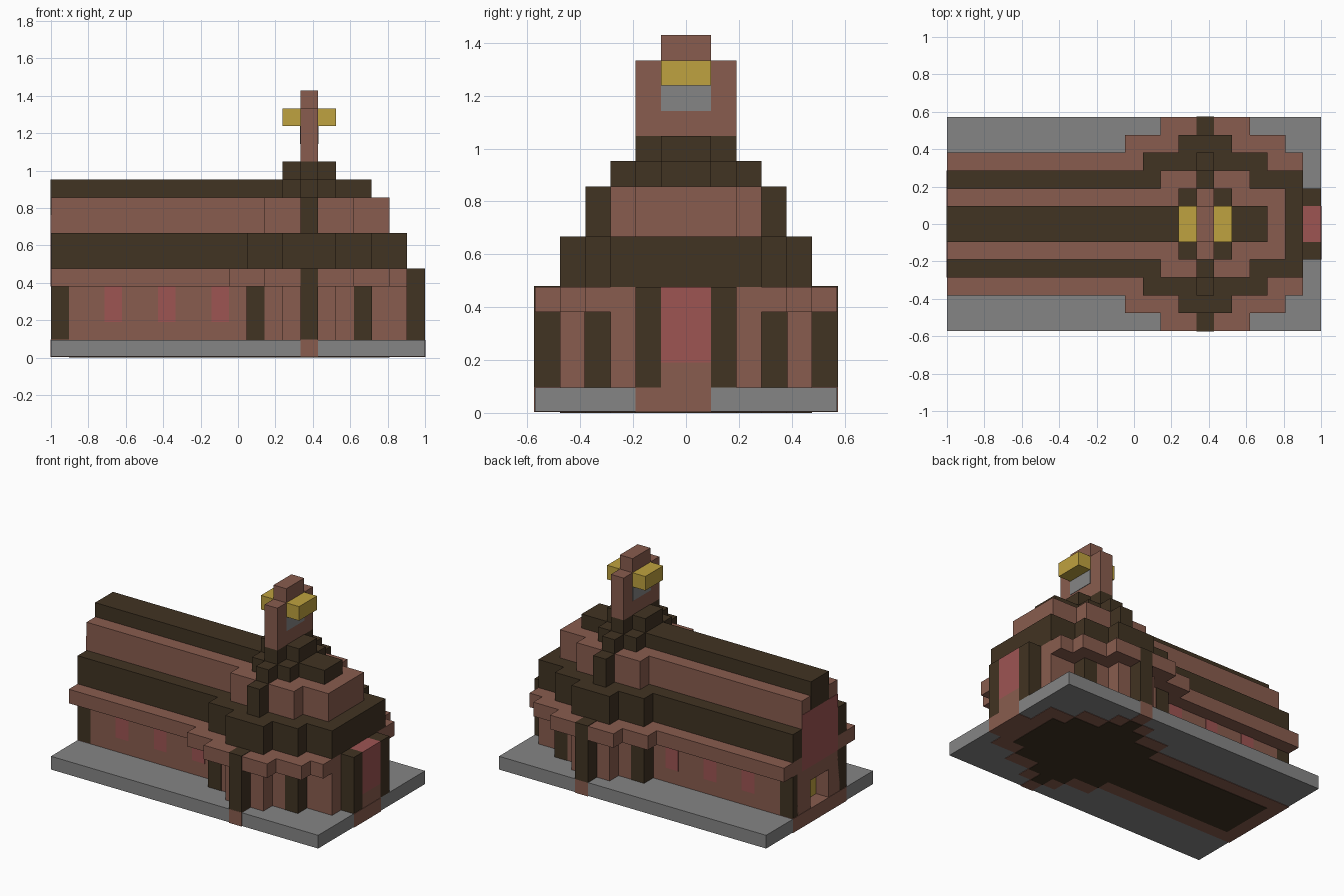
import bpy
import bmesh

cube = bpy.data.objects.get("Cube")
if cube:
    bpy.data.objects.remove(cube, do_unlink=True)

U = 2 / 21      # one block
E = 0.03        # lift of painted plates, in blocks


def material(name, rgb):
    m = bpy.data.materials.new(name)
    m.use_nodes = True
    m.diffuse_color = (*rgb, 1)
    bsdf = next(n for n in m.node_tree.nodes if n.type == 'BSDF_PRINCIPLED')
    bsdf.inputs["Base Color"].default_value = (*rgb, 1)
    return m


BROWN = material("brown clay", (0.25, 0.108, 0.077))
DARK = material("dark timber", (0.053, 0.033, 0.016))
GREY = material("grey stone", (0.235, 0.235, 0.235))
GOLD = material("gold", (0.52, 0.36, 0.05))
RED = material("red glass", (0.337, 0.089, 0.086))


def prism(bm, outline, k0, k1):
    """Extrude a block-unit outline between two heights."""
    verts = [bm.verts.new((x * U - 1, y * U, k0 * U)) for x, y in outline]
    face = bm.faces.new(verts)
    top = bmesh.ops.extrude_face_region(bm, geom=[face])["geom"]
    moved = [v for v in top if isinstance(v, bmesh.types.BMVert)]
    bmesh.ops.translate(bm, verts=moved, vec=(0, 0, (k1 - k0) * U))


def finish(name, bm, mat):
    bmesh.ops.recalc_face_normals(bm, faces=bm.faces)
    mesh = bpy.data.meshes.new(name)
    bm.to_mesh(mesh)
    bm.free()
    mesh.materials.append(mat)
    bpy.context.collection.objects.link(bpy.data.objects.new(name, mesh))


def stepped(name, steps, k0, k1, mat):
    """Storey from (start, end, half width) steps along the length."""
    side = [(x, h) for a, b, h in steps for x in (a, b)]
    bm = bmesh.new()
    prism(bm, side + [(x, -h) for x, h in reversed(side)], k0, k1)
    finish(name, bm, mat)


def block(name, i0, i1, j0, j1, k0, k1, mat):
    """Box mirrored across the length; j is counted from the centre line."""
    spans = [(-j1, j1)] if j0 == 0 else [(j0, j1), (-j1, -j0)]
    bm = bmesh.new()
    for a, b in spans:
        prism(bm, [(i0, a), (i1, a), (i1, b), (i0, b)], k0, k1)
    finish(name, bm, mat)


# Stepped plan shared by the walls and lower roof
plan = [(0, 11, 3), (11, 13, 4), (13, 16, 5), (16, 18, 4), (18, 20, 3)]
floor = [(0, 11, 3), (11, 13, 4), (13, 14, 5), (14, 15, 6),
         (15, 16, 5), (16, 18, 4), (18, 20, 3)]

# Ground slab with the footing and floor showing underneath
block("ground_slab", 0, 21, 0, 6, 2 * E, 1, GREY)
footing = [(a - E * (a == 0), b, h + E * (h == 6)) for a, b, h in floor]
stepped("footing", footing, E, 1 + E, BROWN)
bm = bmesh.new()
prism(bm, [(20, -2), (21 + E, -2), (21 + E, 1), (20, 1)], E, 1)
finish("portal_step", bm, BROWN)
inner = [(max(a, 1), min(b, 19), h - 1) for a, b, h in floor]
stepped("dark_floor", inner, 0, 0.5, DARK)

# Walls, corner posts and windows
stepped("walls", [(1, 11, 3)] + plan[1:], 1, 4, BROWN)
block("end_wall", 0, 1, 1, 2.5, 1, 4, BROWN)
block("end_lintel", 0, 1, 0, 1, 3, 4, BROWN)
block("end_door", 1 - E, 1 + E, 0, 1, 1, 3, GOLD)
block("end_posts", 0, 1, 2, 3, 1, 4, DARK)
block("shoulder_posts_west", 11 - E, 12, 3, 4 + E, 1, 4, DARK)
block("shoulder_posts_east", 17, 18 + E, 3, 4 + E, 1, 4, DARK)
block("transept_pillars", 14, 15, 5, 6 + E, 1, 5 + E, DARK)
for n in (3, 6, 9):
    block("side_windows", n, n + 1, 3 - E, 3 + E, 2, 4, RED)

# Entrance portal
block("portal_posts", 20, 21, 1, 2, 1, 5, DARK)
block("portal_threshold", 20, 21, 0, 1, 1, 2, BROWN)
block("portal_door", 20, 21, 0, 1, 2, 5, RED)

# Roof tiers
stepped("eaves", [(0, 10, 4), (10, 12, 5), (12, 17, 6), (17, 19, 5),
                  (19, 20, 4)], 4, 5, BROWN)
stepped("lower_roof", plan, 5, 7, DARK)
stepped("middle_roof", [(0, 12, 2), (12, 17, 3), (17, 19, 2)], 7, 9, BROWN)
block("middle_pillars", 14, 15, 3, 4, 7, 9, DARK)
stepped("ridge", [(0, 13, 1), (13, 14, 2), (14, 15, 3), (15, 16, 2),
                  (16, 18, 1)], 9, 10, DARK)
stepped("tower_base", [(13, 14, 1), (14, 15, 2), (15, 16, 1)], 10, 11, DARK)

# Gable panel on the plain end
block("gable_glass", -E, E, 0, 2, 4, 8, RED)
block("gable_ridge_end", -E, E, 0, 1, 8, 10, DARK)

# Bell tower
block("tower", 14, 15, 0, 2, 11, 14, BROWN)
block("tower_cap", 14, 15, 0, 1, 14, 15, BROWN)
block("tower_bell", 14 - E, 15 + E, 0, 1, 12, 13, GREY)
for n in (13, 15):
    block("tower_gold", n, n + 1, 0, 1, 13, 14, GOLD)
